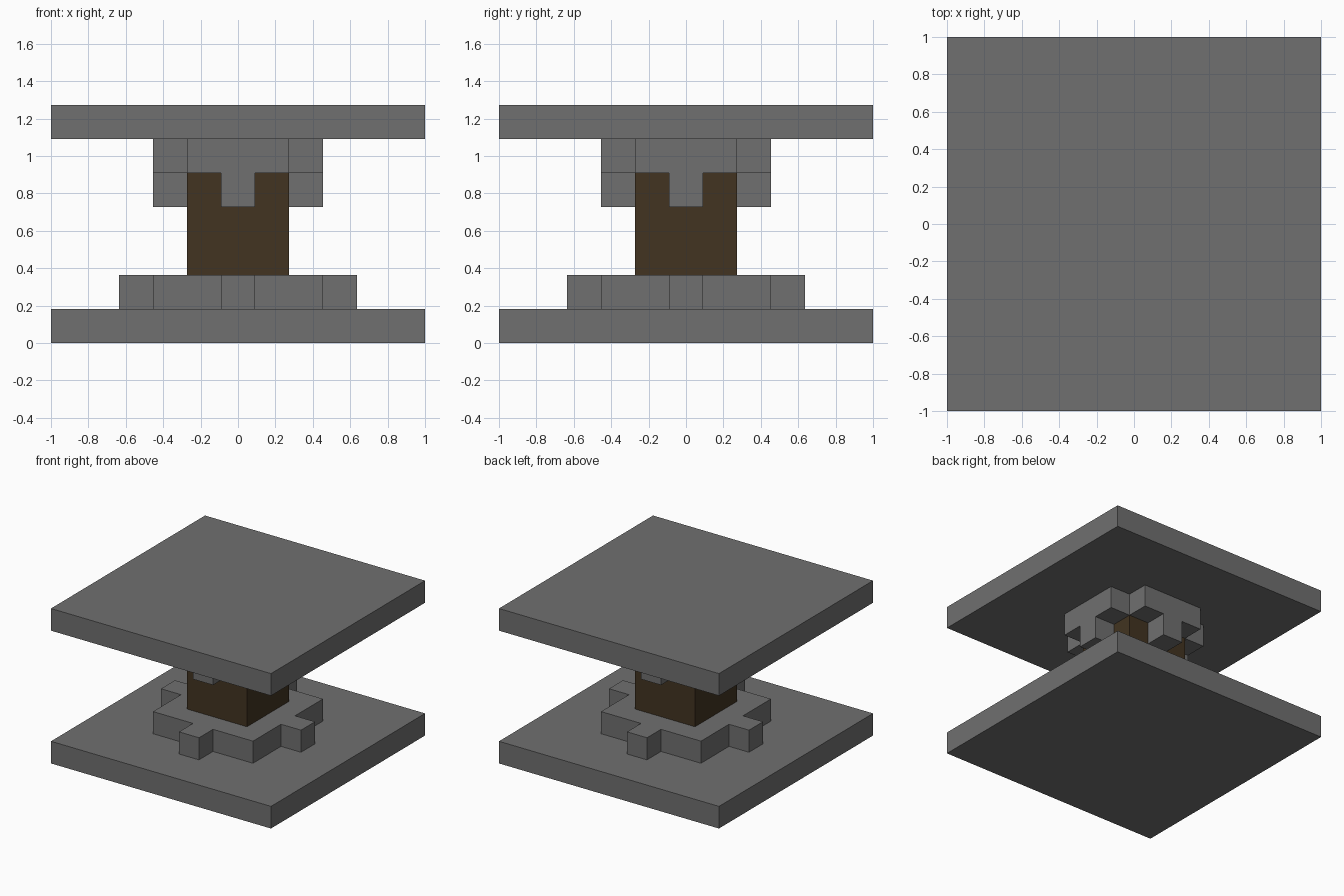
import bpy
import bmesh
from math import pi
from mathutils import Matrix, Vector

cube = bpy.data.objects.get("Cube")
if cube:
    bpy.data.objects.remove(cube, do_unlink=True)

U = 2 / 11  # one block; all sizes below are counted in blocks


def make_material(name, color):
    mat = bpy.data.materials.new(name)
    mat.use_nodes = True
    mat.diffuse_color = color
    mat.node_tree.nodes["Principled BSDF"].inputs["Base Color"].default_value = color
    return mat


stone = make_material("stone grey", (0.16, 0.16, 0.16, 1))
wood = make_material("dark brown wood", (0.054, 0.034, 0.015, 1))


def slab(name, quarter, bottom, height, mat, turns=4):
    """Extrude an outline made by turning one quarter of it about the z axis."""
    bm = bmesh.new()
    outline = []
    for i in range(turns):
        turn = Matrix.Rotation(i * pi / 2, 3, "Z")
        outline += [bm.verts.new(turn @ Vector((x, y, bottom)) * U) for x, y in quarter]
    face = bm.faces.new(outline)
    top = bmesh.ops.extrude_face_region(bm, geom=[face])["geom"]
    bmesh.ops.translate(bm, verts=[v for v in top if isinstance(v, bmesh.types.BMVert)],
                        vec=(0, 0, height * U))
    bmesh.ops.recalc_face_normals(bm, faces=bm.faces)
    mesh = bpy.data.meshes.new(name)
    bm.to_mesh(mesh)
    bm.free()
    mesh.materials.append(mat)
    obj = bpy.data.objects.new(name, mesh)
    bpy.context.collection.objects.link(obj)
    return obj


# Square base and top plates
slab("base_plate", [(5.5, 5.5)], 0, 1, stone)
slab("top_plate", [(5.5, 5.5)], 6, 1, stone)

# Stepped plinth with a tab in the middle of each side
slab("plinth", [(3.5, -0.5), (3.5, 0.5), (2.5, 0.5), (2.5, 2.5), (0.5, 2.5)], 1, 1, stone)

# Square wooden pillar
slab("pillar", [(1.5, 1.5)], 2, 3, wood)

# Cross-shaped capital under the top plate
slab("capital", [(2.5, -1.5), (2.5, 1.5), (1.5, 1.5)], 5, 1, stone)

# One hanging bracket on each face of the pillar
for i, side in enumerate(("left", "back", "right", "front")):
    bracket = slab(side + "_bracket", [(1.5, -0.5), (2.5, -0.5), (2.5, 0.5), (1.5, 0.5)],
                   4, 1, stone, turns=1)
    bracket.rotation_euler.z = i * pi / 2
